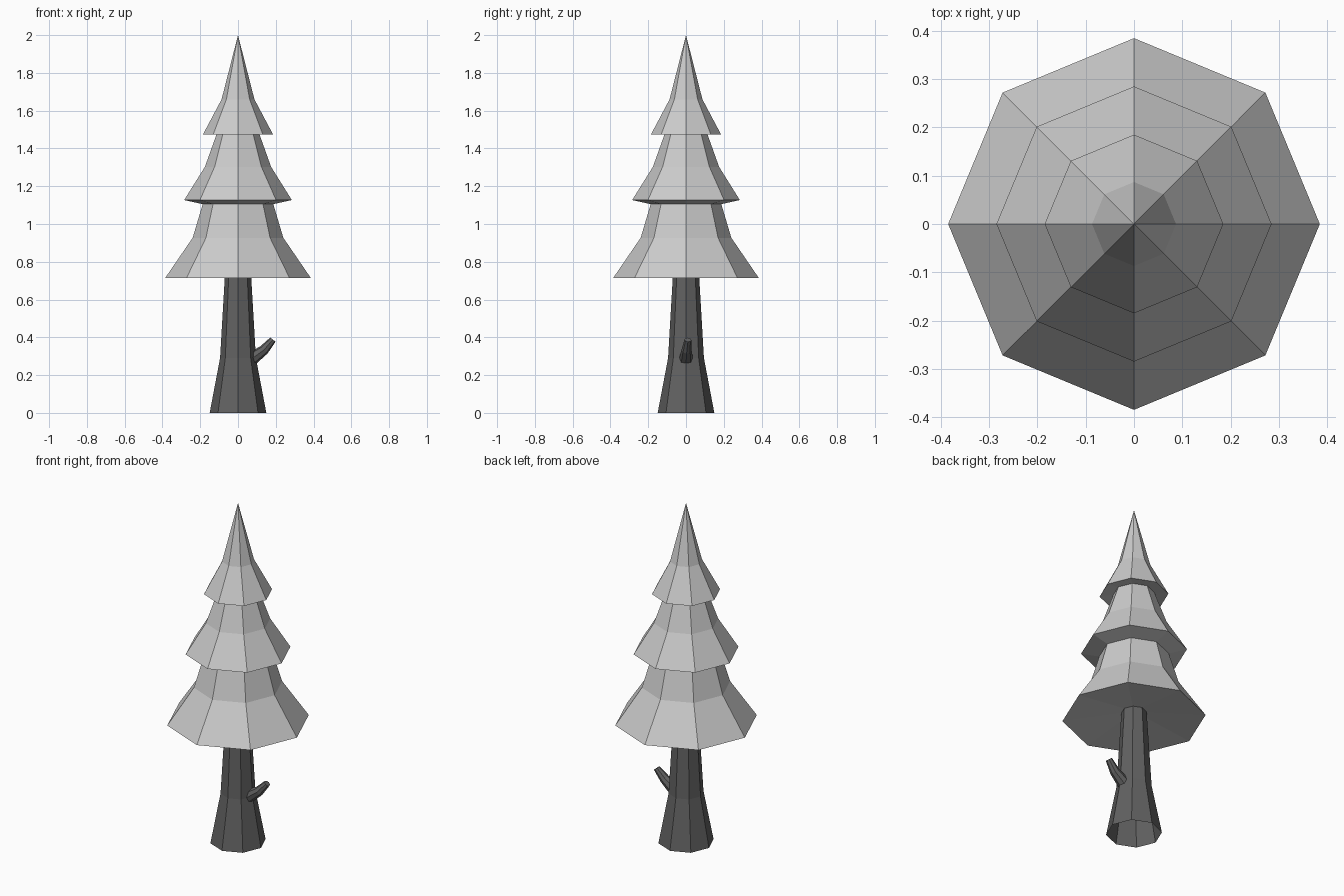
import bpy, bmesh
from math import cos, sin, tau
from mathutils import Vector

if "Cube" in bpy.data.objects:
    bpy.data.objects.remove(bpy.data.objects["Cube"])

SIDES = 8


def ring_object(name, rings, material=None, cap_end=False):
    """Skin a list of (centre, radius, axis) rings; radius 0 closes to a point."""
    bm = bmesh.new()
    loops = []
    for centre, radius, axis in rings:
        centre, axis = Vector(centre), Vector(axis).normalized()
        if radius == 0:
            loops.append([bm.verts.new(centre)] * SIDES)
            continue
        side = Vector((0, 1, 0)).cross(axis).normalized()
        up = axis.cross(side)
        loops.append([bm.verts.new(centre + radius * (cos(tau * i / SIDES) * side
                                                      + sin(tau * i / SIDES) * up))
                      for i in range(SIDES)])
    for a, b in zip(loops, loops[1:]):
        for i in range(SIDES):
            j = (i + 1) % SIDES
            bm.faces.new(list(dict.fromkeys((a[i], a[j], b[j], b[i]))))
    if cap_end:
        bm.faces.new(loops[-1])
    mesh = bpy.data.meshes.new(name)
    bm.to_mesh(mesh)
    bm.free()
    obj = bpy.data.objects.new(name, mesh)
    bpy.context.collection.objects.link(obj)
    if material:
        mesh.materials.append(material)
    return obj


def upright(profile):
    return [((0, 0, z), r, (0, 0, 1)) for r, z in profile]


bark = bpy.data.materials.new("bark")
bark.diffuse_color = (0.12, 0.12, 0.12, 1)
bark.use_nodes = True
bark.node_tree.nodes["Principled BSDF"].inputs["Base Color"].default_value = bark.diffuse_color

# Flared trunk, open at the base
ring_object("trunk", upright([(0.15, 0), (0.095, 0.29), (0.068, 0.75)]), bark)

# Three skirted tiers of foliage as one stepped surface
ring_object("foliage", upright([
    (0.068, 0.75), (0.385, 0.715), (0.24, 0.927), (0.187, 1.105),
    (0.285, 1.127), (0.175, 1.303), (0.11, 1.485),
    (0.185, 1.475), (0.087, 1.66), (0, 2.0)]))

# Short bent branch stub on the right side of the trunk
ring_object("branch_stub", [
    ((0.075, 0, 0.288), 0.036, (1, 0, 0.55)),
    ((0.137, 0.003, 0.333), 0.027, (1, 0.05, 1)),
    ((0.184, 0.01, 0.387), 0.018, (0.8, 0.1, 1))], bark, cap_end=True)
